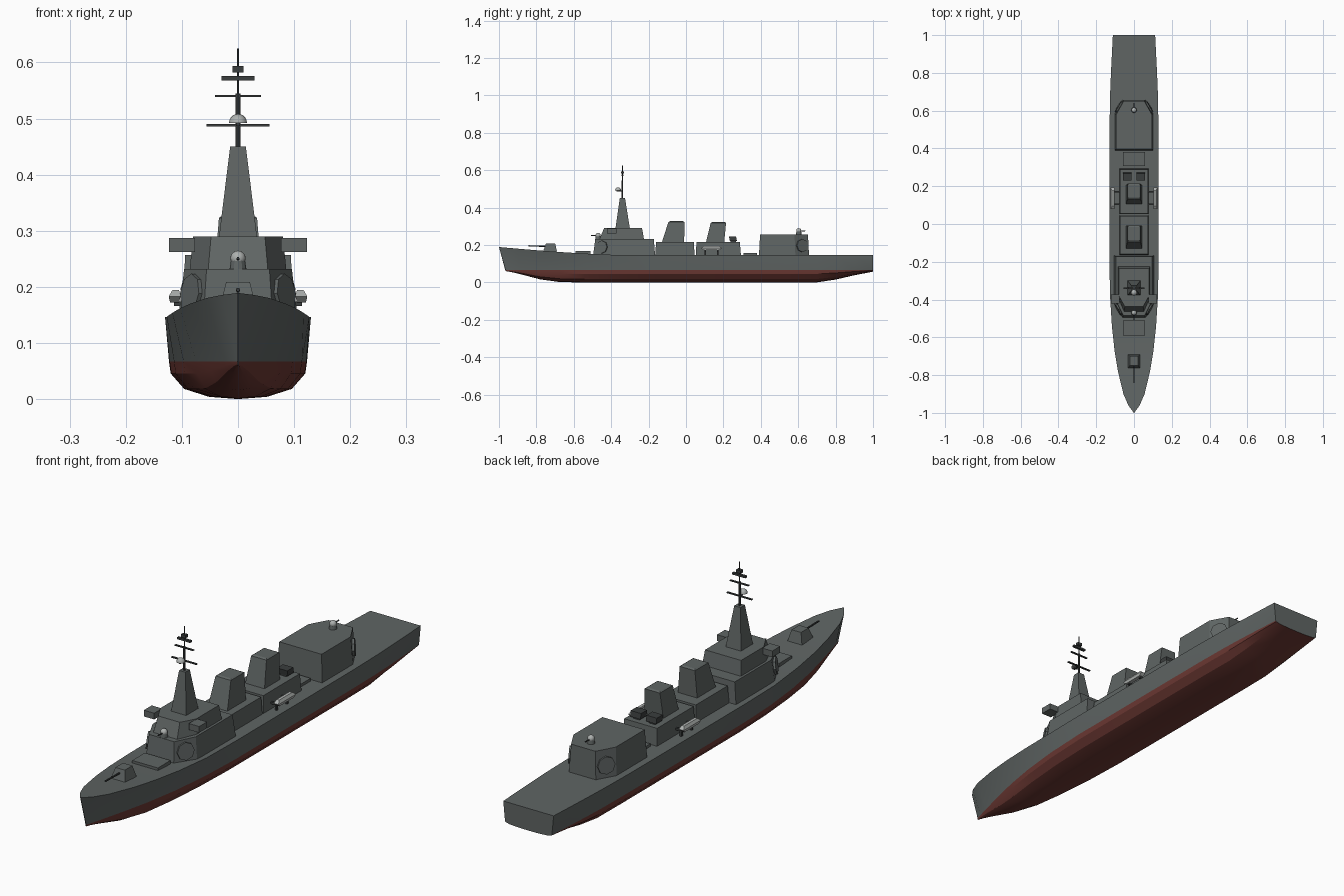
import bpy, bmesh, math
from mathutils import Matrix, Vector

if "Cube" in bpy.data.objects:
    bpy.data.objects.remove(bpy.data.objects["Cube"])


def material(name, rgb):
    m = bpy.data.materials.new(name)
    m.diffuse_color = (*rgb, 1)
    m.use_nodes = True
    m.node_tree.nodes["Principled BSDF"].inputs["Base Color"].default_value = m.diffuse_color
    return m


GREY = material("naval grey", (0.115, 0.130, 0.127))
RED = material("antifouling red", (0.150, 0.040, 0.033))
DARK = material("dark grey", (0.042, 0.047, 0.047))
LIGHT = material("light grey", (0.42, 0.44, 0.43))


def finish(name, bm, *mats):
    bmesh.ops.recalc_face_normals(bm, faces=bm.faces[:])
    me = bpy.data.meshes.new(name)
    bm.to_mesh(me)
    bm.free()
    for m in mats:
        me.materials.append(m)
    ob = bpy.data.objects.new(name, me)
    bpy.context.collection.objects.link(ob)
    return ob


def smooth(ob, degrees=35):
    bpy.ops.object.select_all(action='DESELECT')
    ob.select_set(True)
    bpy.context.view_layer.objects.active = ob
    bpy.ops.object.shade_smooth_by_angle(angle=math.radians(degrees))


def prism(name, bottom, top, z0, z1, mat=GREY):
    """Loft between two plan outlines with equal point counts."""
    bm = bmesh.new()
    a = [bm.verts.new((x, y, z0)) for x, y in bottom]
    b = [bm.verts.new((x, y, z1)) for x, y in top]
    n = len(a)
    bm.faces.new(a)
    bm.faces.new(b)
    for i in range(n):
        j = (i + 1) % n
        bm.faces.new((a[i], a[j], b[j], b[i]))
    return finish(name, bm, mat)


def rect(hw, y0, y1, cx=0):
    return [(cx - hw, y0), (cx + hw, y0), (cx + hw, y1), (cx - hw, y1)]


def box(name, cx, hw, y0, y1, z0, z1, mat=GREY):
    return prism(name, rect(hw, y0, y1, cx), rect(hw, y0, y1, cx), z0, z1, mat)


def chamfered(hw, nose_hw, back, corner, nose):
    """Symmetric plan whose far end is narrowed by two slanted corners."""
    half = [(hw, back), (hw, corner), (nose_hw, nose)]
    return half + [(-x, y) for x, y in reversed(half)]


def rod(name, a, b, r, mat=DARK, sides=8, r2=None):
    a, b = Vector(a), Vector(b)
    d = b - a
    bm = bmesh.new()
    bmesh.ops.create_cone(bm, cap_ends=True, segments=sides, radius1=r,
                          radius2=r if r2 is None else r2, depth=d.length)
    rot = d.to_track_quat('Z', 'Y').to_matrix().to_4x4()
    bm.transform(Matrix.Translation((a + b) / 2) @ rot)
    return finish(name, bm, mat)


def dome(name, c, r, mat=LIGHT, half=False):
    bm = bmesh.new()
    bmesh.ops.create_uvsphere(bm, u_segments=16, v_segments=10, radius=r)
    if half:
        cut = bmesh.ops.bisect_plane(bm, geom=bm.verts[:] + bm.edges[:] + bm.faces[:],
                                     plane_co=(0, 0, 0), plane_no=(0, 0, -1), clear_outer=True)
        bmesh.ops.holes_fill(bm, edges=[e for e in bm.edges if e.is_boundary])
    bm.transform(Matrix.Translation(c))
    smooth(finish(name, bm, mat), 40)


# Hull: y, deck half width, waterline half width, keel z, stem rake
stations = [
    (-1.00, .001, .001, .060, .035), (-.96, .030, .009, .056, .022),
    (-.90, .056, .022, .045, .010), (-.78, .085, .050, .016, 0),
    (-.67, .103, .075, .001, 0), (-.54, .117, .097, 0, 0),
    (-.38, .127, .114, 0, 0), (-.20, .130, .122, 0, 0),
    (.20, .130, .123, 0, 0), (.55, .129, .123, 0, 0), (.70, .126, .121, 0, 0),
    (.80, .122, .117, .015, 0), (.90, .117, .111, .038, 0), (1.0, .112, .104, .057, 0)]
WL = 0.067
bm = bmesh.new()
rings = []
for y, dw, ww, k, rake in stations:
    t = max(0, (-.35 - y) / .65)
    zd = .146 + .043 * t ** 1.4
    half = [(dw, zd, 0), (ww, WL, 1)]
    half += [(ww * fx, k + (WL - k) * fz, 1) for fx, fz in ((.975, .68), (.78, .27), (.42, .06))]
    pts = half + [(0, k, 1)] + [(-x, z, s) for x, z, s in reversed(half)]
    rings.append([bm.verts.new((x, y + rake * s, z)) for x, z, s in pts])
n = len(rings[0])
for a, b in zip(rings, rings[1:]):
    for i in range(n):
        j = (i + 1) % n
        f = bm.faces.new((a[i], a[j], b[j], b[i]))
        f.material_index = 1 if 1 <= i <= n - 3 else 0
bm.faces.new(rings[0])
bm.faces.new(rings[-1])
smooth(finish("hull", bm, GREY, RED), 22)

# Bridge
prism("bridge_lower", chamfered(.107, .062, -.165, -.412, -.497),
      chamfered(.096, .056, -.172, -.405, -.485), .14, .232)
prism("bridge_upper", chamfered(.086, .053, -.225, -.385, -.462),
      chamfered(.080, .048, -.235, -.380, -.438), .232, .29)
for s, side in ((1, "right"), (-1, "left")):
    box("bridge_wing_" + side, s * .1, .023, -.422, -.372, .262, .287)

# Hangar
prism("hangar", chamfered(.101, .060, .390, .585, .658),
      chamfered(.094, .054, .396, .580, .652), .14, .257)

# Octagonal radar panels on the slanted corners
for s in (1, -1):
    for name, c, d in (("bridge_radar_panel", (.0805, -.450, .188), (.077, -.042, .01)),
                       ("hangar_radar_panel", (.078, .620, .196), (.073, .045, .006))):
        c = Vector((s * c[0], c[1], c[2]))
        d = Vector((s * d[0], d[1], d[2])).normalized()
        rod(name, c - d * .004, c + d * .007, .035, GREY, 8)

# Mast, yards and aerials
MY = -.34
prism("mast_tower", rect(.034, -.377, -.300), rect(.014, -.354, -.326), .288, .45)
rod("mast_pole_lower", (0, MY, .448), (0, MY, .545), .0045)
rod("mast_pole_upper", (0, MY, .54), (0, MY, .625), .002)
for z, hw, t in ((.488, .056, .002), (.540, .041, .002), (.572, .029, .004), (.588, .010, .006)):
    box("mast_yard", 0, hw, MY - max(t, .003) * 1.3, MY + max(t, .003) * 1.3, z - t, z + t, DARK)
box("radar_bracket", 0, .004, -.372, MY, .487, .492, DARK)
dome("mast_radome", (0, -.363, .492), .016, half=True)

# Funnel houses and raked funnels
prism("funnel_house_front", rect(.077, -.165, .046), rect(.073, -.160, .042), .14, .215)
prism("funnel_house_rear", rect(.077, .052, .294), rect(.073, .056, .288), .14, .215)
for name, b0, b1, t0, t1, z in (("funnel_front", -.130, -.010, -.094, -.008, .327),
                                ("funnel_rear", .106, .204, .132, .214, .322)):
    prism(name, rect(.043, b0, b1), rect(.034, t0, t1), .21, z - .004)
    prism(name + "_cap", rect(.034, t0, t1), rect(.028, t0 + .008, t1 - .008), z - .004, z)

# Launcher boxes behind the rear funnel
for s in (1, -1):
    box("launcher_base", s * .035, .014, .238, .266, .213, .224, DARK)
    prism("launcher_box", rect(.023, .234, .272, s * .035),
          rect(.023, .230, .268, s * .035), .222, .244, DARK)

# Vertical launch decks
box("missile_deck_front", 0, .057, -.590, -.510, .14, .167)
box("missile_deck_rear", 0, .057, .308, .380, .14, .157)

# Deck gun
prism("gun_turret", rect(.032, -.764, -.690), rect(.021, -.748, -.700), .165, .209)
rod("gun_barrel", (0, -.745, .193), (0, -.842, .195), .0035)

# Close-in guns with light domes
for name, y, z, d in (("bridge_close_in_gun", -.470, .231, -1), ("hangar_close_in_gun", .603, .256, 1)):
    rod(name + "_base", (0, y, z), (0, y, z + .02), .015, GREY, 12, .012)
    dome(name + "_dome", (0, y, z + .020), .0135)
    rod(name + "_barrel", (0, y, z + .018), (0, y + d * .037, z + .020), .0025)

# Boats on davits
for s in (1, -1):
    prism("ship_boat", rect(.008, .092, .180, s * .113), rect(.0105, .080, .192, s * .113), .172, .183, LIGHT)
    prism("boat_cover", rect(.0105, .080, .192, s * .113), rect(.006, .095, .178, s * .111), .183, .194, LIGHT)
    for y in (.100, .166):
        box("boat_davit", s * .092, .022, y, y + .008, .166, .174, DARK)
        box("davit_post", s * .098, .004, y, y + .008, .14, .174, DARK)
